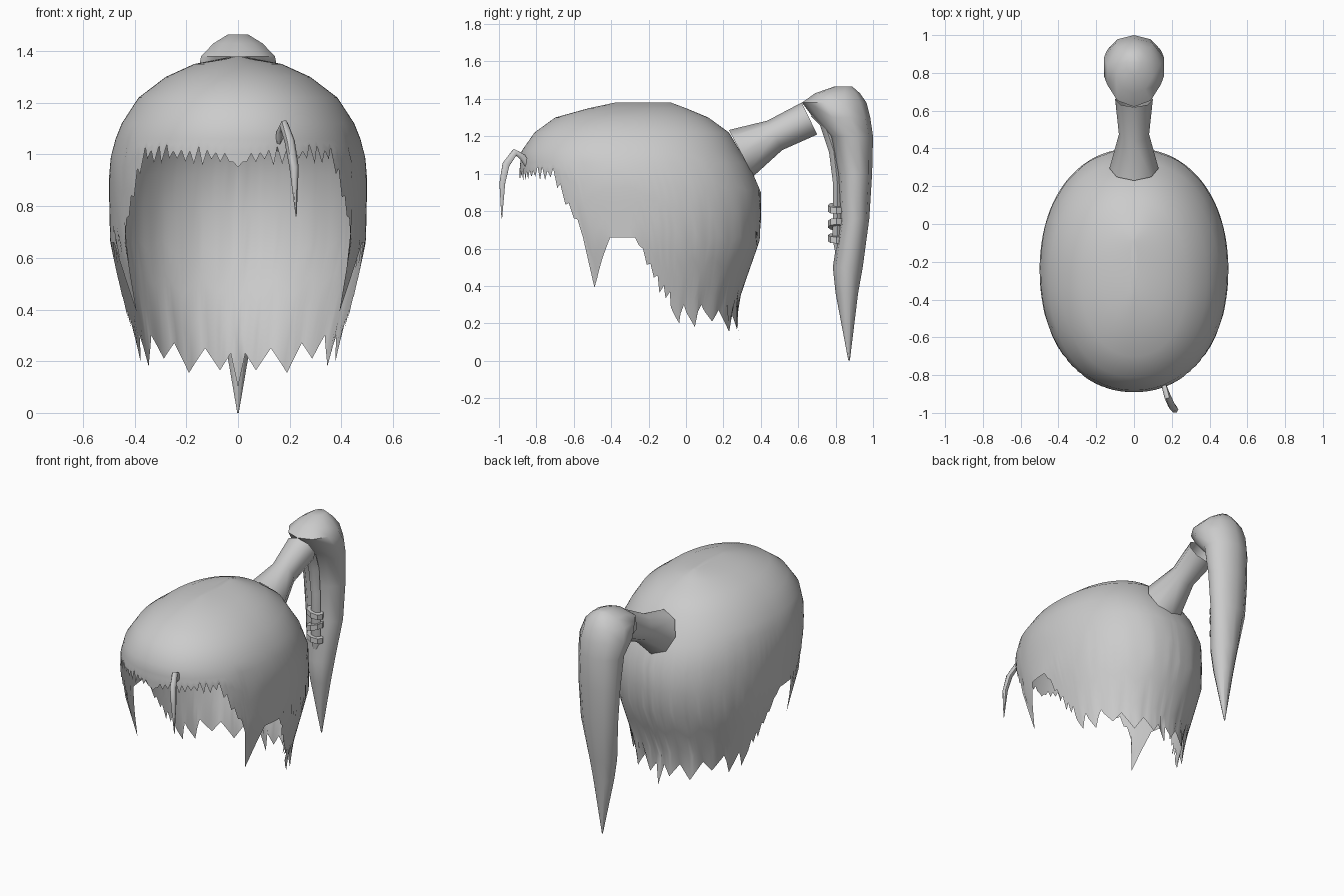
import bpy, bmesh, math, random
from mathutils import Vector

if "Cube" in bpy.data.objects:
    bpy.data.objects.remove(bpy.data.objects["Cube"])

random.seed(4)
hair = bpy.data.materials.new("hair_grey")
hair.diffuse_color = (0.6, 0.6, 0.6, 1)
hair.use_nodes = True
hair.node_tree.nodes["Principled BSDF"].inputs["Base Color"].default_value = hair.diffuse_color


def lerp_table(table, t):
    """Piecewise linear lookup in rows sorted by their first value."""
    if t <= table[0][0]:
        return table[0][1:]
    for a, b in zip(table, table[1:]):
        if t <= b[0]:
            f = (t - a[0]) / (b[0] - a[0])
            return tuple(p + (q - p) * f for p, q in zip(a[1:], b[1:]))
    return table[-1][1:]


def loft(name, rings, cap_start=False, cap_end=False, angle=60):
    """Skin a list of equally long closed rings."""
    bm = bmesh.new()
    rows = [[bm.verts.new(p) for p in ring] for ring in rings]
    n = len(rows[0])
    for a, b in zip(rows, rows[1:]):
        for i in range(n):
            j = (i + 1) % n
            bm.faces.new((a[i], a[j], b[j], b[i]))
    if cap_start:
        bm.faces.new(rows[0][::-1])
    if cap_end:
        bm.faces.new(rows[-1])
    bmesh.ops.recalc_face_normals(bm, faces=bm.faces)
    me = bpy.data.meshes.new(name)
    bm.to_mesh(me)
    bm.free()
    me.materials.append(hair)
    ob = bpy.data.objects.new(name, me)
    bpy.context.collection.objects.link(ob)
    bpy.context.view_layer.objects.active = ob
    ob.select_set(True)
    bpy.ops.object.shade_smooth_by_angle(angle=math.radians(angle))
    ob.select_set(False)
    return ob


def tube(name, path, sides, **caps):
    """path rows: x, y, z, half width across x, half thickness in the bend plane."""
    pts = [Vector(p[:3]) for p in path]
    rings = []
    for i, p in enumerate(path):
        d = (pts[min(i + 1, len(pts) - 1)] - pts[max(i - 1, 0)]).normalized()
        side = (Vector((1, 0, 0)) - d * d.x).normalized()
        up = side.cross(d)
        rings.append([pts[i] + side * p[3] * math.cos(k * math.tau / sides)
                      + up * p[4] * math.sin(k * math.tau / sides) for k in range(sides)])
    return loft(name, rings, **caps)


# Scalp shell: z, half width, front y, back y
SHELL = [(0.1, .39, -.70, .29), (.27, .41, -.74, .26), (.43, .445, -.78, .32),
         (.66, .495, -.86, .40), (.90, .50, -.89, .40), (1.02, .49, -.89, .36),
         (1.12, .45, -.88, .29), (1.22, .385, -.81, .23), (1.30, .28, -.70, .12),
         (1.35, .17, -.52, .0), (1.38, .02, -.38, -.08)]
# Hem height by angle from the front: fringe, sideburn, ear gap, nape spikes
HEM = [(0, .95), (4, .99), (30, 1.0), (46, 1.0), (50, .91), (56, .79), (60, .66), (62, .39),
       (68, .53), (74, .66), (86, .66), (92, .53), (98, .42), (106, .33), (112, .20),
       (116, .30), (122, .18), (128, .30), (136, .21), (144, .27), (152, .155),
       (162, .25), (170, .165), (176, .23), (180, .10)]


def shell_point(deg, z):
    w, yf, yb = lerp_table(SHELL, z)
    a = math.radians(deg)
    s, c = math.sin(a), math.cos(a)
    # slightly squared ellipse
    k = (abs(s) ** 2.15 + abs(c) ** 2.15) ** (-1 / 2.15)
    return (w * s * k, (yf + yb) / 2 - (yb - yf) / 2 * c * k, z)


# Ragged teeth on every second column, mirrored left to right
teeth = {}
for i in range(0, 181, 2):
    jag = 0
    if 4 <= i < 60 or 90 <= i < 108:
        jag = random.uniform(.01, .04) * (1 if i % 4 else -1)
    teeth[i] = lerp_table(HEM, i)[0] + jag

columns = range(0, 360, 2)
rings = [[shell_point(d, z) for d in columns] for z in (1.38, 1.35, 1.30, 1.22, 1.12, 1.06)]
for r in range(1, 7):
    rings.append([shell_point(d, 1.06 + (teeth[min(d, 360 - d)] - 1.06) * r / 6) for d in columns])
loft("scalp_hair", rings, cap_start=True, angle=80)

# Flared tie sleeve between scalp and tail
tube("ponytail_sleeve", [(0, .295, 1.11, .13, .14), (0, .475, 1.205, .08, .088),
                         (0, .66, 1.295, .10, .095)], 8)

# Hanging tail: z, half width, front y, back y
TAIL = [(1.465, .04, .79, .89), (1.43, .10, .69, .93), (1.38, .15, .62, .965),
        (1.30, .168, .68, .985), (1.20, .15, .77, 1.0), (1.0, .14, .81, .995),
        (.76, .125, .825, .98), (.50, .09, .785, .945), (.36, .068, .80, .92),
        (0, .003, .868, .876)]
tail_rings = []
for z, w, y0, y1 in TAIL:
    ring = []
    for k in range(10):
        a = k * math.tau / 10 + math.pi / 2
        x, y = w * math.cos(a), (y0 + y1) / 2 + (y1 - y0) / 2 * math.sin(a)
        ring.append((x, y, z))
    tail_rings.append(ring)
loft("ponytail", tail_rings, cap_start=True, cap_end=True)

# Thin bound strand in front of the tail
tube("bound_strand", [(0, .68, 1.32, .03, .02), (0, .74, 1.27, .04, .03), (0, .79, 1.12, .04, .03),
                      (0, .81, .95, .035, .028), (0, .81, .65, .035, .03),
                      (0, .815, .51, .004, .004)], 6, cap_start=True, cap_end=True)

# Three tilted cord bands
for i, (z, tilt) in enumerate([(.815, -.25), (.73, .3), (.655, -.2)]):
    band = []
    for dz in (-.017, .017):
        band.append([(.055 * math.cos(a), .805 + .047 * math.sin(a),
                      z + dz + tilt * .055 * math.cos(a))
                     for a in (math.pi / 4 * k for k in range(8))])
    loft("cord_band_%d" % (i + 1), band, cap_start=True, cap_end=True, angle=30)

# Loose lock over the fringe
tube("loose_lock", [(.15, -.83, 1.02, .012, .015), (.165, -.875, 1.09, .015, .02),
                    (.178, -.915, 1.115, .018, .02), (.20, -.962, 1.05, .02, .022),
                    (.217, -.982, .95, .018, .018), (.225, -.985, .76, .002, .002)],
     6, cap_start=True, cap_end=True)
